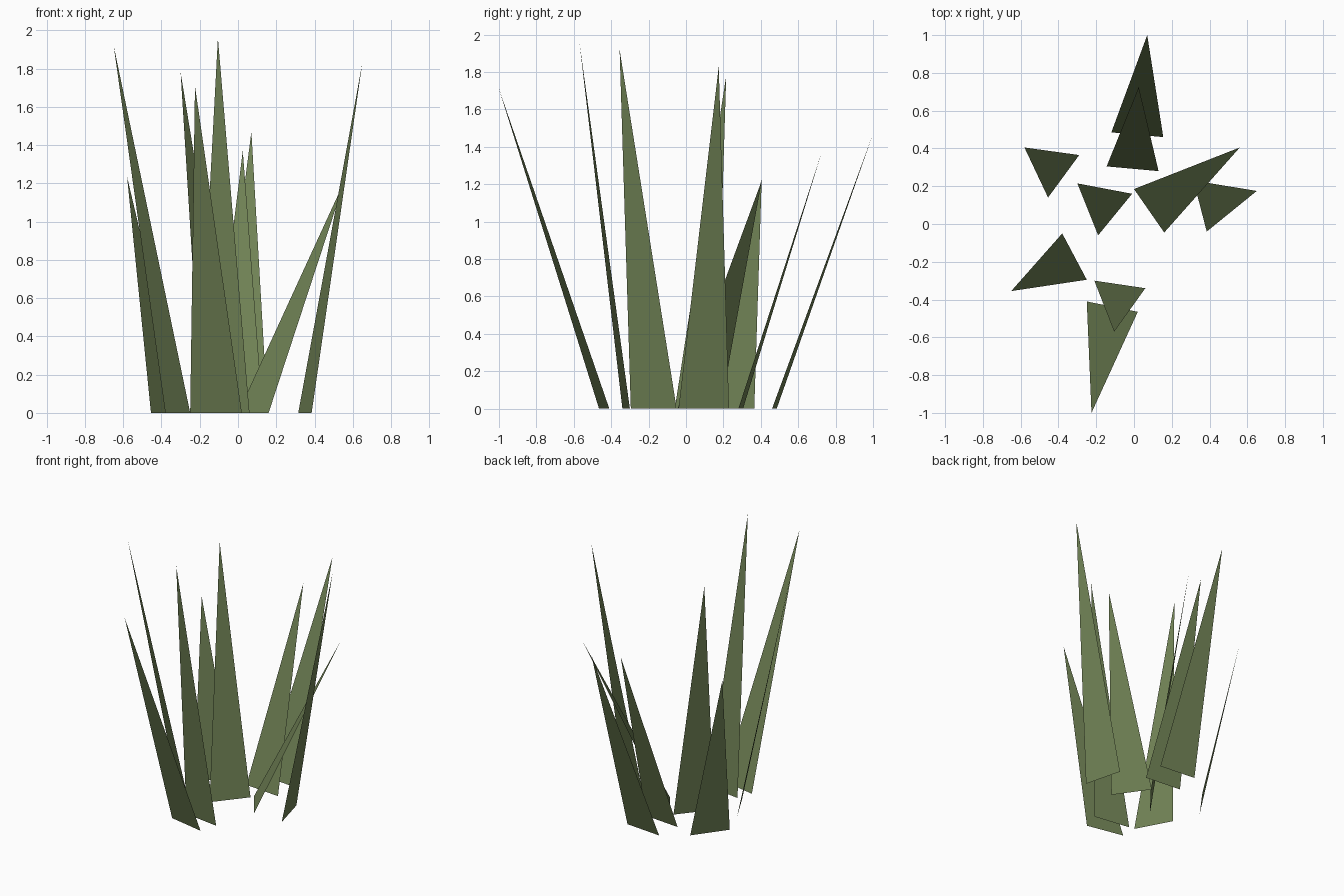
import bpy
from mathutils import Vector

if "Cube" in bpy.data.objects:
    bpy.data.objects.remove(bpy.data.objects["Cube"])

green = bpy.data.materials.new("grass green")
green.diffuse_color = (0.162, 0.223, 0.091, 1)
green.use_nodes = True
green.node_tree.nodes["Principled BSDF"].inputs["Base Color"].default_value = green.diffuse_color

# Each blade: two root points on the ground (x, y), then the tip (x, y, z)
BLADES = [
    ((-0.12, 0.485), (0.155, 0.46), (0.07, 1.0, 1.47)),
    ((-0.145, 0.305), (0.13, 0.28), (0.025, 0.725, 1.37)),
    ((-0.29, 0.365), (-0.455, 0.14), (-0.58, 0.405, 1.235)),
    ((-0.01, 0.16), (-0.19, -0.06), (-0.30, 0.215, 1.78)),
    ((0.0, 0.185), (0.16, -0.045), (0.56, 0.405, 1.22)),
    ((0.315, 0.23), (0.385, -0.04), (0.65, 0.175, 1.83)),
    ((-0.38, -0.05), (-0.25, -0.295), (-0.65, -0.355, 1.92)),
    ((-0.21, -0.30), (0.06, -0.34), (-0.105, -0.57, 1.96)),
    ((-0.25, -0.41), (0.02, -0.465), (-0.225, -1.0, 1.71)),
]


def grass_blade(name, root_a, root_b, tip):
    """One flat triangular blade, its upper side facing the clump's middle."""
    a, b, t = Vector((*root_a, 0)), Vector((*root_b, 0)), Vector(tip)
    if (b - a).cross(t - a).z < 0:
        a, b = b, a
    mesh = bpy.data.meshes.new(name)
    mesh.from_pydata([a, b, t], [], [(0, 1, 2)])
    mesh.materials.append(green)
    bpy.context.collection.objects.link(bpy.data.objects.new(name, mesh))


# Clump of grass
for i, blade in enumerate(BLADES, 1):
    grass_blade(f"grass_blade_{i}", *blade)
